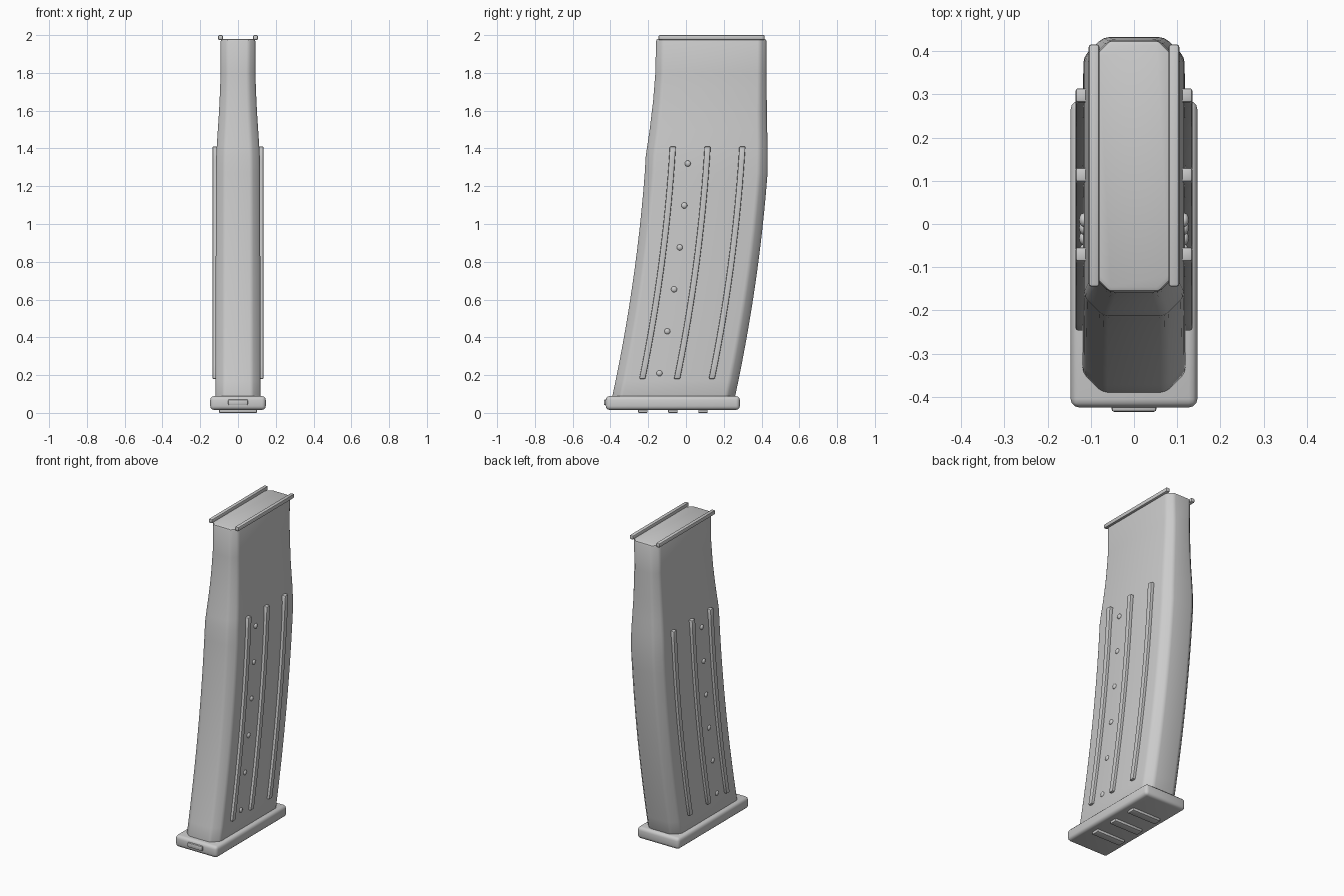
import bpy, bmesh
from math import radians, pi
from mathutils import Matrix

if "Cube" in bpy.data.objects:
    bpy.data.objects.remove(bpy.data.objects["Cube"])


def sweep(z):
    # backward lean of the curved magazine at height z
    return -0.059 * (1.91 - z) ** 2


def lerp_table(z, table):
    for (z0, v0), (z1, v1) in zip(table, table[1:]):
        if z <= z1:
            t = max(0, (z - z0) / (z1 - z0))
            return v0 + (v1 - v0) * t
    return table[-1][1]


def finish(name, bm, bevel=0.0, segments=2):
    bmesh.ops.recalc_face_normals(bm, faces=bm.faces)
    me = bpy.data.meshes.new(name)
    bm.to_mesh(me)
    bm.free()
    ob = bpy.data.objects.new(name, me)
    bpy.context.collection.objects.link(ob)
    bpy.ops.object.select_all(action='DESELECT')
    ob.select_set(True)
    bpy.context.view_layer.objects.active = ob
    if bevel:
        m = ob.modifiers.new("bevel", 'BEVEL')
        m.width, m.segments = bevel, segments
        m.limit_method, m.angle_limit = 'ANGLE', radians(30)
        bpy.ops.object.modifier_apply(modifier=m.name)
    bpy.ops.object.shade_smooth_by_angle(angle=radians(35))
    return ob


def loft(name, rings, bevel, segments=2):
    bm = bmesh.new()
    loops = [[bm.verts.new(p) for p in ring] for ring in rings]
    n = len(loops[0])
    for a, b in zip(loops, loops[1:]):
        for i in range(n):
            j = (i + 1) % n
            bm.faces.new((a[i], a[j], b[j], b[i]))
    bm.faces.new(loops[0])
    bm.faces.new(loops[-1])
    return finish(name, bm, bevel, segments)


def box(name, x, y, z, bevel, segments=2):
    rings = [[(x[0], y[0], h), (x[1], y[0], h), (x[1], y[1], h), (x[0], y[1], h)] for h in z]
    return loft(name, rings, bevel, segments)


# body: chamfered rectangle swept along the curve, narrowing to the neck
WIDTH = [(0.07, 0.119), (1.33, 0.117), (1.42, 0.112), (1.6, 0.1), (1.78, 0.092), (1.98, 0.092)]
FRONT = [(1.36, -0.213), (1.5, -0.192), (1.65, -0.174), (1.8, -0.162), (1.98, -0.158)]
BACK = [(1.3, 0.432), (1.4, 0.433), (1.55, 0.428), (1.98, 0.426)]
levels = [0.07 + 0.1 * i for i in range(13)] + [1.36, 1.42, 1.5, 1.58, 1.65, 1.72, 1.8, 1.98]
rings = []
for z in levels:
    w = lerp_table(z, WIDTH)
    f = -0.194 + sweep(z) if z < 1.36 else lerp_table(z, FRONT)
    b = 0.456 + sweep(z) if z < 1.3 else lerp_table(z, BACK)
    c = 0.045 - 0.011 * max(0, z - 1.3) / 0.68
    rings.append([(w - c, f, z), (w, f + c, z), (w, b - c, z), (w - c, b, z),
                  (c - w, b, z), (-w, b - c, z), (-w, f + c, z), (c - w, f, z)])
loft("magazine_body", rings, 0.012)

# floor plate with front button and underside grip bars
box("floor_plate", (-0.147, 0.147), (-0.425, 0.285), (0.016, 0.089), 0.02, 3)
box("release_button", (-0.052, 0.052), (-0.435, -0.40), (0.041, 0.071), 0.006)
for i in range(3):
    y = -0.228 + 0.159 * i
    box(f"grip_bar_{i + 1}", (-0.1, 0.1), (y - 0.025, y + 0.025), (0.0, 0.03), 0.004)

for side, s in (("left", -1), ("right", 1)):
    # feed lip rails along the top
    box(f"feed_lip_{side}", (s * 0.08, s * 0.105), (-0.145, 0.416), (1.974, 2.0), 0.006)
    # curved side ribs
    for i in range(3):
        rings = []
        for k in range(17):
            z = 0.18 + 1.23 * k / 16
            y = -0.055 + 0.184 * i + sweep(z)
            rings.append([(s * 0.1, y - 0.016, z), (s * 0.135, y - 0.016, z),
                          (s * 0.135, y + 0.016, z), (s * 0.1, y + 0.016, z)])
        loft(f"rib_{side}_{i + 1}", rings, 0.005)
    # round witness studs between the first two ribs
    for i in range(6):
        z = 0.21 + 0.222 * i
        bm = bmesh.new()
        place = Matrix.Translation((s * 0.117, 0.03 + sweep(z), z)) @ Matrix.Diagonal((0.01, 0.016, 0.016, 1))
        bmesh.ops.create_uvsphere(bm, u_segments=16, v_segments=10, radius=1,
                                  matrix=place @ Matrix.Rotation(pi / 2, 4, 'Y'))
        finish(f"stud_{side}_{i + 1}", bm)
